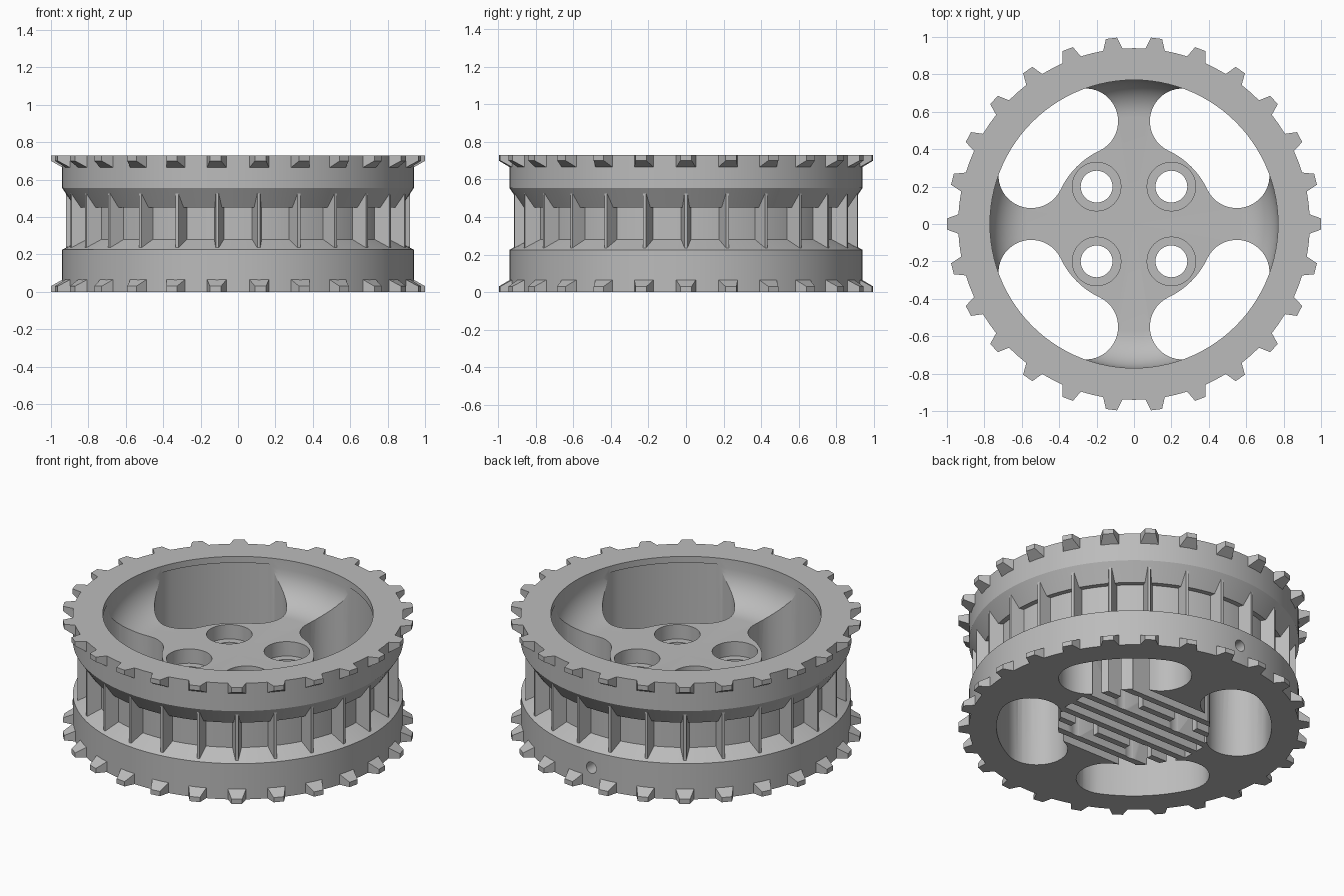
import bpy, bmesh, math
from math import cos, sin, pi, sqrt, radians
from mathutils import Matrix

cube = bpy.data.objects.get("Cube")
if cube:
    bpy.data.objects.remove(cube, do_unlink=True)

COUNT = 26          # teeth and fins around the wheel
HEIGHT = 0.73
FLOOR = 0.47        # top of the hub and spokes

grey = bpy.data.materials.new("plain grey")
grey.use_nodes = True
colour = (0.5, 0.5, 0.5, 1)
grey.diffuse_color = colour
grey.node_tree.nodes["Principled BSDF"].inputs["Base Color"].default_value = colour


def make(name, bm):
    """Turn a bmesh into a grey object."""
    bmesh.ops.recalc_face_normals(bm, faces=bm.faces)
    mesh = bpy.data.meshes.new(name)
    bm.to_mesh(mesh)
    bm.free()
    mesh.materials.append(grey)
    obj = bpy.data.objects.new(name, mesh)
    bpy.context.collection.objects.link(obj)
    return obj


def prism(bm, outline, z0, z1):
    """Extrude a flat outline from z0 to z1."""
    face = bm.faces.new([bm.verts.new((x, y, z0)) for x, y in outline])
    new = bmesh.ops.extrude_face_region(bm, geom=[face])["geom"]
    verts = [v for v in new if isinstance(v, bmesh.types.BMVert)]
    bmesh.ops.translate(bm, verts=verts, vec=(0, 0, z1 - z0))


def arc(cx, cy, r, a0, a1, n):
    return [(cx + r * cos(a0 + (a1 - a0) * i / n), cy + r * sin(a0 + (a1 - a0) * i / n))
            for i in range(n + 1)]


def wedge(bm, inner, outer, turn):
    """Tapered block; each end is (radius, half width, low z, high z)."""
    verts = [bm.verts.new((r, s * w, z)) for r, w, lo, hi in (inner, outer)
             for s in (-1, 1) for z in (lo, hi)]
    bmesh.ops.convex_hull(bm, input=verts)
    bmesh.ops.rotate(bm, verts=verts, matrix=Matrix.Rotation(turn, 3, "Z"))


def cut(target, bm):
    """Subtract a cutter and throw the cutter away."""
    cutter = make("cutter", bm)
    cutter.hide_render = True
    mod = target.modifiers.new("cut", "BOOLEAN")
    mod.operation, mod.solver, mod.object = "DIFFERENCE", "EXACT", cutter
    bpy.context.view_layer.objects.active = target
    bpy.ops.object.modifier_apply(modifier=mod.name)
    bpy.data.objects.remove(cutter, do_unlink=True)


# Wheel body: outer rims, groove and bowl-shaped inside, as one turned profile
fillet = arc(0.57, FLOOR + 0.2, 0.2, -pi / 2, 0, 10)
profile = [(0, 0), (0.94, 0), (0.94, 0.225), (0.84, 0.28), (0.84, 0.45), (0.87, 0.45),
           (0.94, 0.555), (0.94, HEIGHT), (0.77, HEIGHT)] + fillet[::-1] + [(0, FLOOR)]
bm = bmesh.new()
ring = [bm.verts.new((r, 0, z)) for r, z in profile]
edges = [bm.edges.new(pair) for pair in zip(ring, ring[1:])]
bmesh.ops.spin(bm, geom=ring + edges, axis=(0, 0, 1), cent=(0, 0, 0),
               angle=2 * pi, steps=COUNT * 4, use_merge=True)
bmesh.ops.remove_doubles(bm, verts=bm.verts, dist=0.0001)
body = make("wheel_body", bm)

# Four curved openings between the spokes
mid, end, tilt = 0.608, 0.175, radians(25.3)
bm = bmesh.new()
for k in range(4):
    a, b = k * pi / 2 + tilt, (k + 1) * pi / 2 - tilt
    outline = (arc(0, 0, mid + end, a, b, 20)
               + arc(mid * cos(b), mid * sin(b), end, b, b + pi, 20)[1:]
               + arc(0, 0, mid - end, b, a, 16)[1:]
               + arc(mid * cos(a), mid * sin(a), end, a + pi, a + 2 * pi, 20)[1:-1])
    prism(bm, outline, -0.1, 0.69)
cut(body, bm)

# Parallel slots across the underside of the hub
bm = bmesh.new()
for i in range(8):
    y = -0.35 + 0.1 * i
    half = sqrt(0.45 ** 2 - y * y)
    prism(bm, [(-half, y - 0.03), (half, y - 0.03), (half, y + 0.03), (-half, y + 0.03)],
          -0.1, 0.3)
cut(body, bm)

# Four stepped bolt holes: wide recess, then narrow bore
for radius, bottom in ((0.13, 0.38), (0.085, -0.1)):
    bm = bmesh.new()
    for x in (-0.2, 0.2):
        for y in (-0.2, 0.2):
            prism(bm, arc(x, y, radius, 0, 2 * pi, 40)[:-1], bottom, 0.6)
    cut(body, bm)

# Small radial screw hole in the back of the lower rim
bm = bmesh.new()
prism(bm, arc(0, 0, 0.035, 0, 2 * pi, 20)[:-1], 0.5, 1.1)
bmesh.ops.transform(bm, verts=bm.verts,
                    matrix=Matrix.Translation((0, 0, 0.12)) @ Matrix.Rotation(-pi / 2, 4, "X"))
cut(body, bm)

bpy.ops.object.select_all(action="DESELECT")
body.select_set(True)
bpy.context.view_layer.objects.active = body
bpy.ops.object.shade_smooth_by_angle(angle=radians(25))

# Fins in the groove, and teeth around both rims
fins, low, high = bmesh.new(), bmesh.new(), bmesh.new()
for i in range(COUNT):
    turn = 2 * pi * i / COUNT
    wedge(fins, (0.82, 0.03, 0.24, 0.53), (0.92, 0.008, 0.235, 0.535), turn)
    wedge(low, (0.93, 0.055, 0, 0.07), (1.0, 0.03, 0, 0.03), turn)
    wedge(high, (0.93, 0.055, HEIGHT - 0.07, HEIGHT),
          (1.0, 0.03, HEIGHT - 0.03, HEIGHT), turn)
make("groove_fins", fins)
make("lower_teeth", low)
make("upper_teeth", high)
